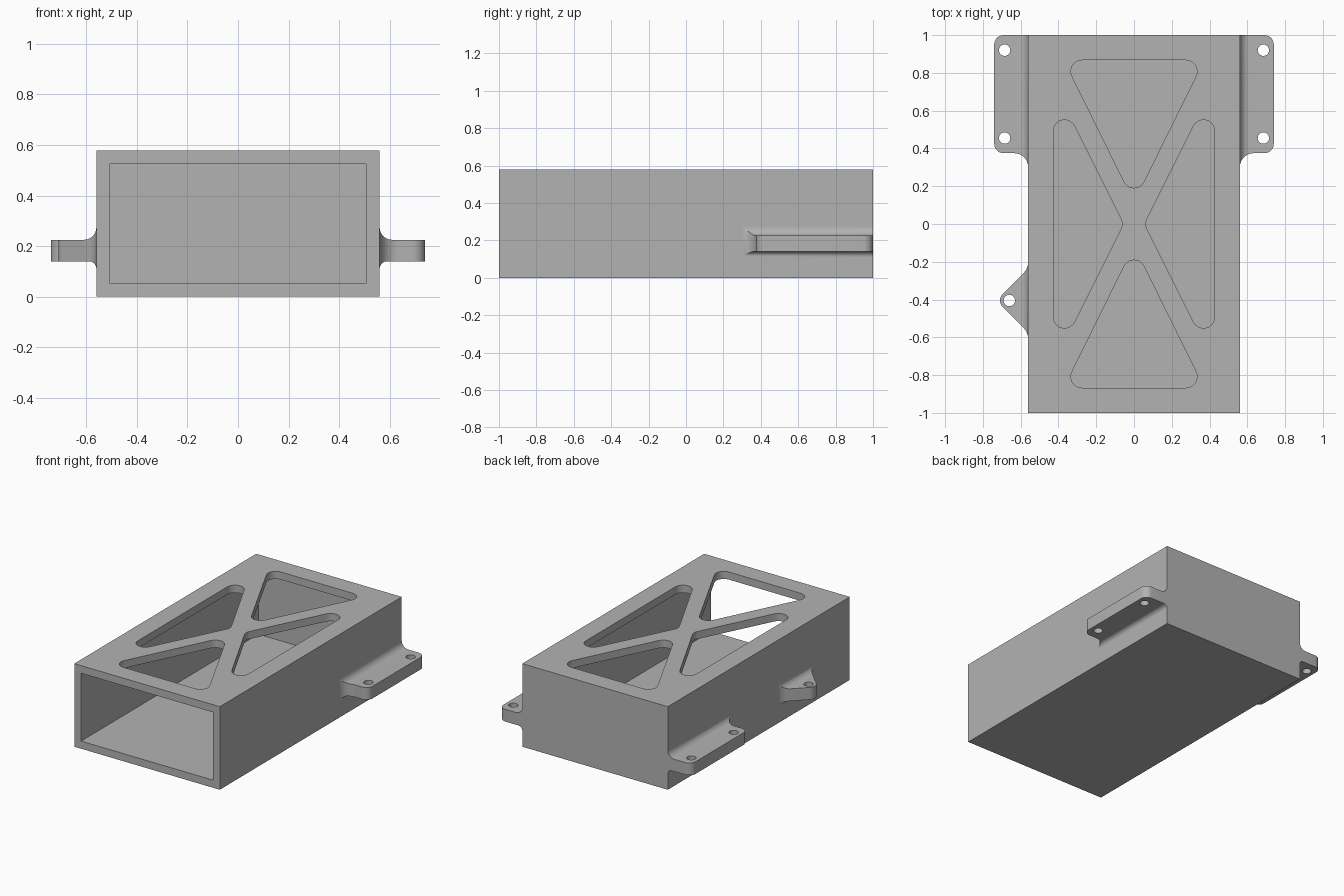
import bpy, bmesh, math
from mathutils import Vector

if "Cube" in bpy.data.objects:
    bpy.data.objects.remove(bpy.data.objects["Cube"])

grey = bpy.data.materials.new("plain grey")
grey.use_nodes = True
grey.diffuse_color = (0.45, 0.45, 0.45, 1)
grey.node_tree.nodes["Principled BSDF"].inputs["Base Color"].default_value = (0.45, 0.45, 0.45, 1)


def rounded(corners, steps=10):
    """Polygon whose (x, y, radius) corners become arcs; plain (x, y) stay sharp."""
    out = []
    n = len(corners)
    for i, c in enumerate(corners):
        p = Vector(c[:2])
        if len(c) == 2:
            out.append(p)
            continue
        a = (Vector(corners[i - 1][:2]) - p).normalized()
        b = (Vector(corners[(i + 1) % n][:2]) - p).normalized()
        half = a.angle(b) / 2
        centre = p + (a + b).normalized() * c[2] / math.sin(half)
        start = p + a * c[2] / math.tan(half) - centre
        end = p + b * c[2] / math.tan(half) - centre
        sweep = math.pi - 2 * half
        for k in range(steps + 1):
            t = k / steps
            out.append(centre + (start * math.sin((1 - t) * sweep) + end * math.sin(t * sweep)) / math.sin(sweep))
    return out


def prism(name, outline, lo, hi, place=lambda u, v, w: (u, v, w)):
    """Extrude a flat outline between two levels."""
    bm = bmesh.new()
    rings = [[bm.verts.new(place(p[0], p[1], w)) for p in outline] for w in (lo, hi)]
    for ring in rings:
        bm.faces.new(ring)
    n = len(outline)
    for i in range(n):
        j = (i + 1) % n
        bm.faces.new((rings[0][i], rings[0][j], rings[1][j], rings[1][i]))
    bmesh.ops.recalc_face_normals(bm, faces=bm.faces)
    mesh = bpy.data.meshes.new(name)
    bm.to_mesh(mesh)
    bm.free()
    mesh.materials.append(grey)
    obj = bpy.data.objects.new(name, mesh)
    bpy.context.collection.objects.link(obj)
    return obj


def carve(obj, cutter, operation="DIFFERENCE"):
    """Apply an exact boolean and drop the cutter."""
    mod = obj.modifiers.new("carve", "BOOLEAN")
    mod.object, mod.operation, mod.solver = cutter, operation, "EXACT"
    bpy.context.view_layer.update()
    shape = bpy.data.meshes.new_from_object(obj.evaluated_get(bpy.context.evaluated_depsgraph_get()))
    obj.modifiers.clear()
    obj.data = shape
    bpy.data.objects.remove(cutter)


def finish(obj):
    bpy.ops.object.select_all(action="DESELECT")
    obj.select_set(True)
    bpy.context.view_layer.objects.active = obj
    bpy.ops.object.shade_smooth_by_angle(angle=math.radians(30))


def rectangle(x, y0, y1):
    return [(-x, y0), (x, y0), (x, y1), (-x, y1)]


# Hollow case, open at the front
W, H, T = 0.56, 0.578, 0.053
case = prism("case", rectangle(W, -1, 1), 0, H)
carve(case, prism("cavity", rectangle(W - T, -1.2, 1 - T), T, H - T))

# Four rounded triangular windows in the lid
R = 0.059
for s in (1, -1):
    side = [(s * 0.056, 0, R), (s * 0.427, 0.742, R), (s * 0.427, -0.742, R)]
    end = [(0, s * 0.117, R), (0.37, s * 0.867, R), (-0.37, s * 0.867, R)]
    for tri in (side, end):
        carve(case, prism("window", rounded(tri), H - 2 * T, H + T))
finish(case)

# Cross-section of the mounting ears, blended into the case wall
INNER = W - 0.005
SECTION = [(INNER, 0.109), (W, 0.109), (W, 0.14, 0.03), (0.8, 0.14), (0.8, 0.225),
           (W, 0.225, 0.05), (W, 0.2755), (INNER, 0.2755)]


def ear(name, side, plan, holes):
    """Intersect the blended section with a plan outline, then drill it."""
    obj = prism(name, rounded(SECTION), -1.2, 1.2, lambda u, v, w: (side * u, w, v))
    flat = [(side * p.x, p.y) for p in rounded(plan)]
    carve(obj, prism("plan", flat, 0, 0.4), "INTERSECT")
    for x, y in holes:
        ring = [(side * x + 0.03 * math.cos(a), y + 0.03 * math.sin(a))
                for a in (math.tau * k / 32 for k in range(32))]
        carve(obj, prism("drill", ring, 0, 0.4))
    finish(obj)


# Two-hole ears at the back of both sides
BACK = [(INNER, 1), (0.74, 1, 0.05), (0.74, 0.375, 0.05), (W, 0.375, 0.075),
        (W, 0.2995), (INNER, 0.2995)]
for side, label in ((1, "left"), (-1, "right")):
    ear(label + "_back_ear", side, BACK, [(0.685, 0.92), (0.685, 0.455)])

# Single-hole pointed ear on the right side
Y = -0.405
POINTED = [(INNER, Y + 0.207), (W, Y + 0.207), (W, Y + 0.17, 0.085), (0.73, Y, 0.05),
           (W, Y - 0.17, 0.085), (W, Y - 0.207), (INNER, Y - 0.207)]
ear("right_pointed_ear", -1, POINTED, [(0.66, Y)])
